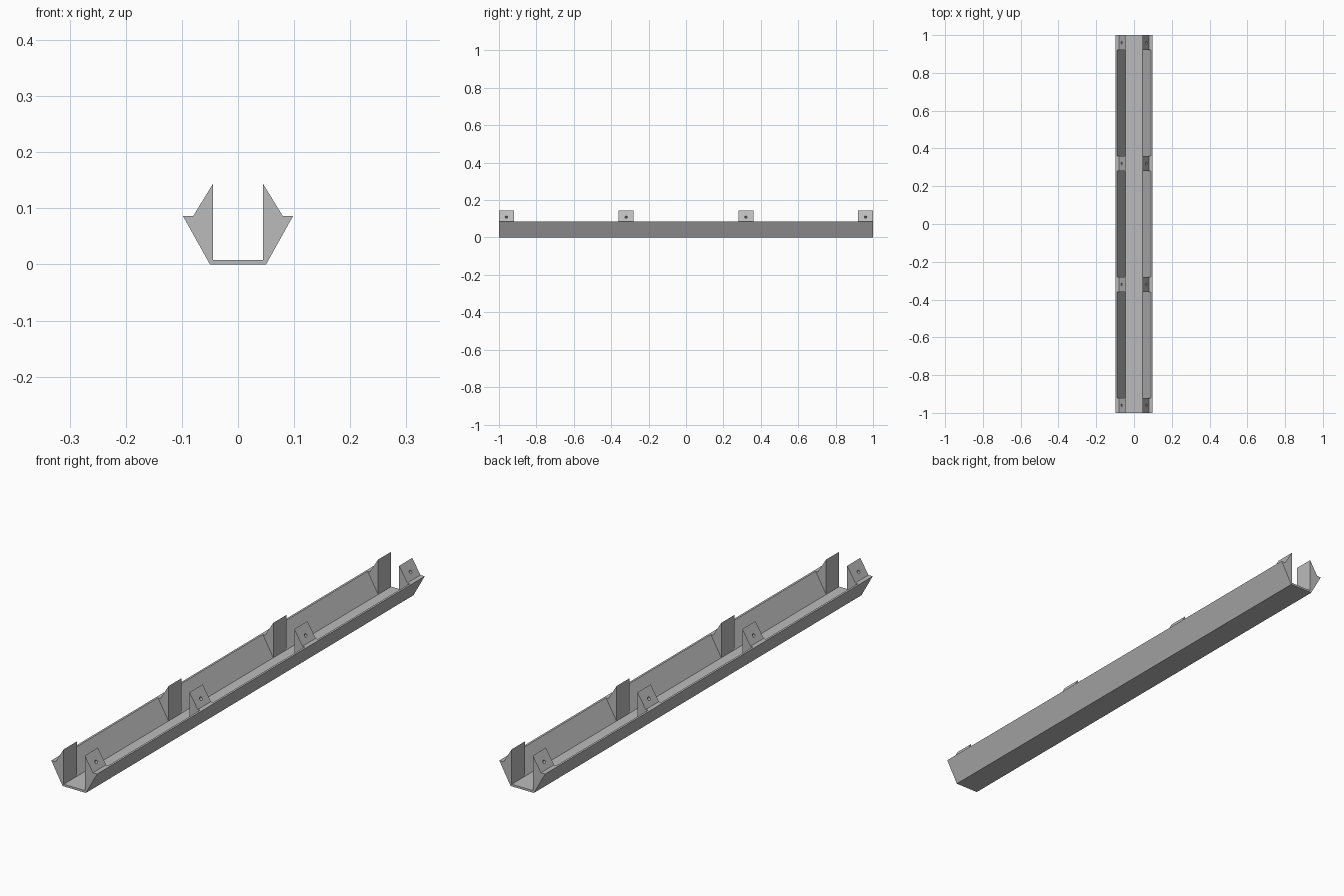
import bpy
import bmesh
from mathutils import Matrix, Vector

cube = bpy.data.objects.get("Cube")
if cube:
    bpy.data.objects.remove(cube, do_unlink=True)

grey = bpy.data.materials.new("plain_grey")
grey.use_nodes = True
colour = (0.5, 0.5, 0.5, 1)
grey.diffuse_color = colour
grey.node_tree.nodes["Principled BSDF"].inputs["Base Color"].default_value = colour


def add_object(name, bm):
    bmesh.ops.recalc_face_normals(bm, faces=bm.faces)
    mesh = bpy.data.meshes.new(name)
    bm.to_mesh(mesh)
    bm.free()
    mesh.materials.append(grey)
    obj = bpy.data.objects.new(name, mesh)
    bpy.context.collection.objects.link(obj)
    return obj


def extrude_profile(name, points, y0, y1):
    """Sweep an x/z outline along y."""
    bm = bmesh.new()
    face = bm.faces.new([bm.verts.new((x, y0, z)) for x, z in points])
    new = bmesh.ops.extrude_face_region(bm, geom=[face])["geom"]
    verts = [v for v in new if isinstance(v, bmesh.types.BMVert)]
    bmesh.ops.translate(bm, verts=verts, vec=(0, y1 - y0, 0))
    return add_object(name, bm)


# Main trough: flat floor with thin walls leaning outwards
rim_z = 0.086
half = [(0.05, 0), (0.098, rim_z), (0.09, rim_z), (0.045, 0.008)]
outline = half + [(-x, z) for x, z in reversed(half)]
extrude_profile("trough", outline, -1, 1)

# Mounting brackets: solid wedges in facing pairs, each with a screw hole
wedge = [(0.045, 0.008), (0.09, rim_z), (0.08, rim_z), (0.045, 0.143)]
width = 0.08
slope_normal = Vector((0.057, 0, 0.035)).normalized()

for i, y in enumerate((-0.96, -0.32, 0.32, 0.96)):
    for side, label in ((1, "left"), (-1, "right")):
        points = [(side * x, z) for x, z in wedge]
        bracket = extrude_profile(f"{label}_bracket_{i + 1}", points,
                                  y - width / 2, y + width / 2)

        # Shallow screw hole square to the sloping face
        axis = Vector((side * slope_normal.x, 0, slope_normal.z))
        turn = axis.to_track_quat("Z", "Y").to_matrix().to_4x4()
        bm = bmesh.new()
        bmesh.ops.create_cone(bm, cap_ends=True, segments=16, radius1=0.007,
                              radius2=0.007, depth=0.03,
                              matrix=Matrix.Translation((side * 0.066, y, 0.109)) @ turn)
        cutter = add_object("hole_cutter", bm)
        cutter.hide_render = True
        cut = bracket.modifiers.new("screw_hole", "BOOLEAN")
        cut.operation = "DIFFERENCE"
        cut.solver = "EXACT"
        cut.object = cutter
        bpy.context.view_layer.objects.active = bracket
        bpy.ops.object.modifier_apply(modifier=cut.name)
        bpy.data.objects.remove(cutter, do_unlink=True)
